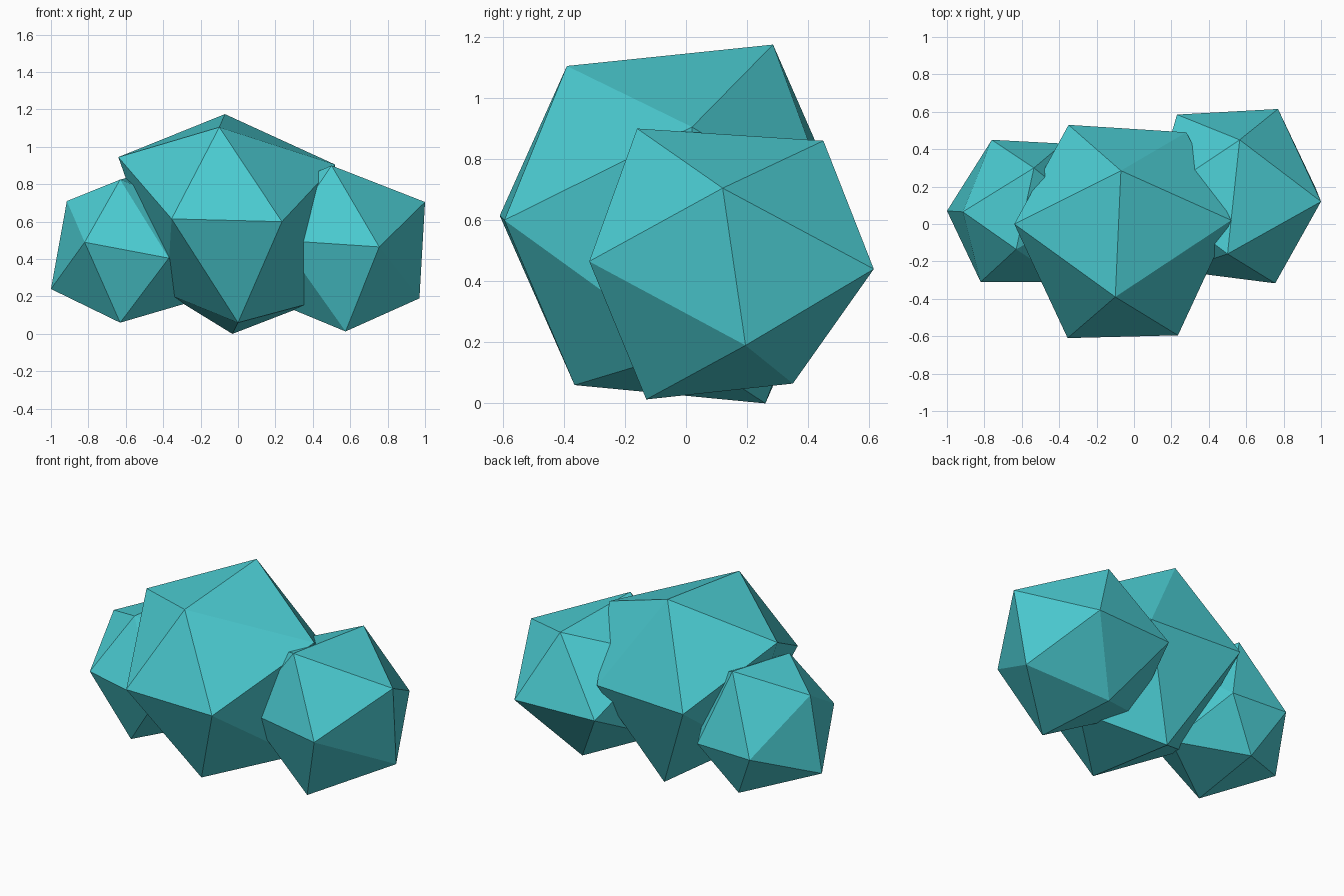
import bpy
import bmesh

# Remove the default cube only
cube = bpy.data.objects.get("Cube")
if cube:
    bpy.data.objects.remove(cube, do_unlink=True)


def make_material(name, colour):
    material = bpy.data.materials.new(name)
    material.use_nodes = True
    material.diffuse_color = colour
    material.node_tree.nodes["Principled BSDF"].inputs["Base Color"].default_value = colour
    return material


def make_rock(name, top, upper_sides, front, back, lower_sides, bottom, material):
    """A slightly uneven twenty-sided rock: six pairs of corners wrapped in a hull."""
    bm = bmesh.new()
    for pair in (top, upper_sides, front, back, lower_sides, bottom):
        for corner in pair:
            bm.verts.new(corner)
    bmesh.ops.convex_hull(bm, input=bm.verts[:])
    bmesh.ops.recalc_face_normals(bm, faces=bm.faces[:])
    for face in bm.faces:
        face.smooth = False
    mesh = bpy.data.meshes.new(name)
    bm.to_mesh(mesh)
    bm.free()
    mesh.materials.append(material)
    rock = bpy.data.objects.new(name, mesh)
    bpy.context.scene.collection.objects.link(rock)
    return rock


teal = make_material("teal", (0.07, 0.60, 0.64, 1))

# Large rock in the middle
make_rock(
    "middle_rock",
    top=[(-.07, .285, 1.175), (-.10, -.39, 1.105)],
    upper_sides=[(-.64, 0, .945), (.52, .02, .905)],
    front=[(-.355, -.61, .615), (.235, -.595, .60)],
    back=[(-.35, .53, .615), (.28, .49, .615)],
    lower_sides=[(-.38, -.02, .215), (.41, 0, .17)],
    bottom=[(0, -.365, .06), (-.03, .26, 0)],
    material=teal,
)

# Medium rock on the left (+x)
make_rock(
    "left_rock",
    top=[(.565, .45, .86), (.50, -.16, .90)],
    upper_sides=[(.10, .14, .73), (1, .12, .705)],
    front=[(.23, -.25, .50), (.755, -.317, .465)],
    back=[(.23, .585, .44), (.77, .615, .44)],
    lower_sides=[(.10, .13, .21), (.97, .195, .19)],
    bottom=[(.575, -.13, .013), (.48, .35, .065)],
    material=teal,
)

# Small rock on the right (-x)
make_rock(
    "right_rock",
    top=[(-.535, .30, .85), (-.63, -.135, .825)],
    upper_sides=[(-.915, .065, .71), (-.25, .07, .68)],
    front=[(-.82, -.31, .49), (-.37, -.31, .405)],
    back=[(-.76, .45, .405), (-.38, .43, .40)],
    lower_sides=[(-1, .07, .24), (-.22, .07, .18)],
    bottom=[(-.63, -.17, .06), (-.60, .33, .11)],
    material=teal,
)
